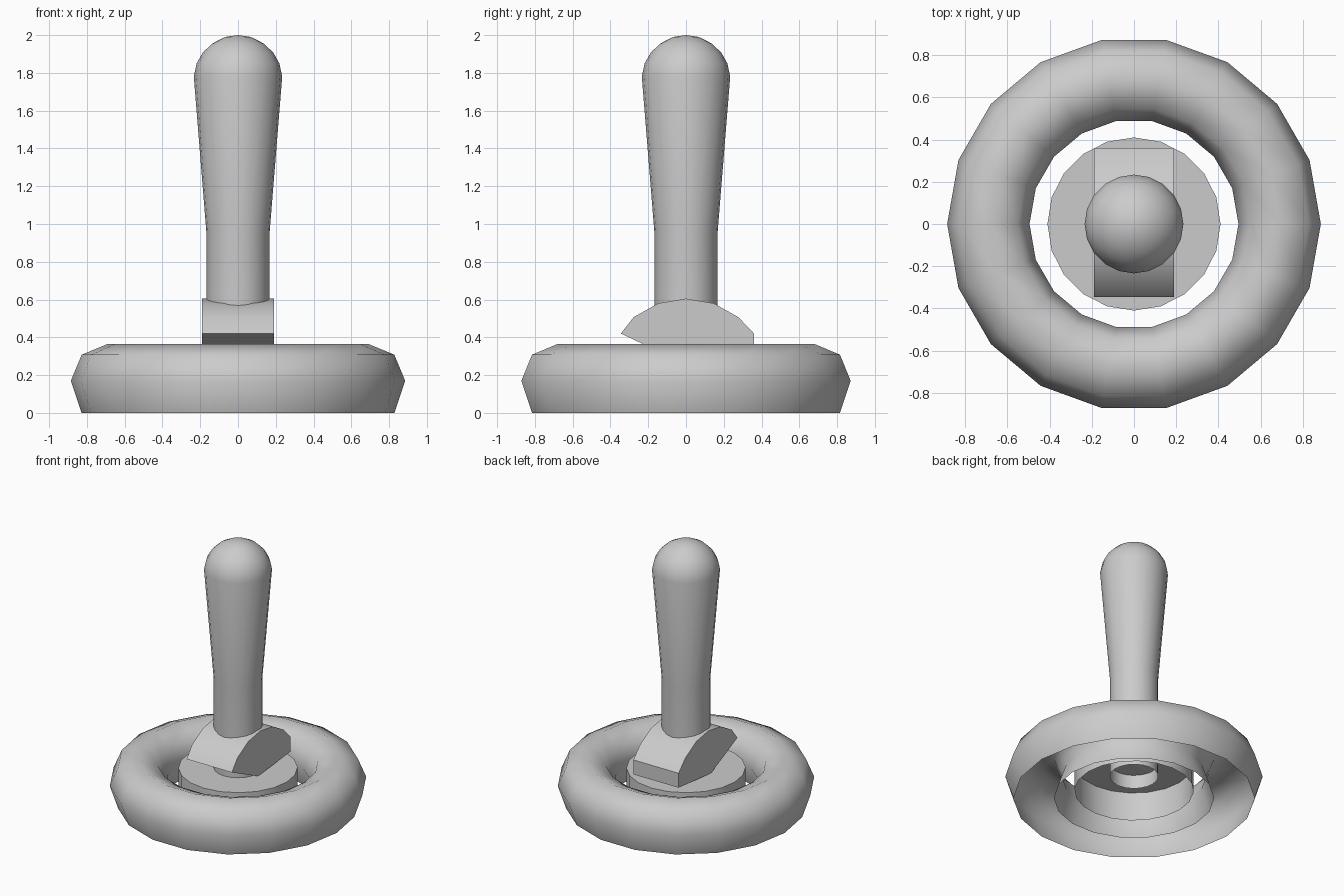
import bpy, bmesh, math

if "Cube" in bpy.data.objects:
    bpy.data.objects.remove(bpy.data.objects["Cube"])


def finish(name, bm, angle=40):
    bmesh.ops.recalc_face_normals(bm, faces=bm.faces[:])
    mesh = bpy.data.meshes.new(name)
    bm.to_mesh(mesh)
    bm.free()
    ob = bpy.data.objects.new(name, mesh)
    bpy.context.collection.objects.link(ob)
    bpy.ops.object.select_all(action='DESELECT')
    ob.select_set(True)
    bpy.context.view_layer.objects.active = ob
    bpy.ops.object.shade_smooth_by_angle(angle=math.radians(angle))
    return ob


def lathe(name, profile, sides, angle=40):
    """Spin an open (radius, z) profile around the z axis."""
    bm = bmesh.new()
    verts = [bm.verts.new((r, 0, z)) for r, z in profile]
    edges = [bm.edges.new(p) for p in zip(verts, verts[1:])]
    bmesh.ops.spin(bm, geom=verts + edges, cent=(0, 0, 0), axis=(0, 0, 1),
                   angle=math.tau, steps=sides, use_duplicate=False)
    bmesh.ops.remove_doubles(bm, verts=bm.verts[:], dist=1e-4)
    return finish(name, bm, angle)


# Hollow ring base, open underneath
R, r, zc = 0.69, 0.195, 0.17
ring = [(R + 0.138, 0)]
ring += [(R + r * math.cos(math.radians(a)), zc + r * math.sin(math.radians(a)))
         for a in range(0, 181, 45)]
ring += [(R - 0.138, 0)]
lathe("ring_base", ring, 18, 60)

# Inner cap, an open-bottomed cup
lathe("inner_cap", [(0.41, 0.057), (0.41, 0.275), (0, 0.275)], 20)

# Handle: straight stem, flared grip, rounded end, open at the bottom
lathe("handle", [(0.167, 0.171), (0.167, 0.95), (0.234, 1.78), (0.219, 1.85),
                 (0.187, 1.907), (0.137, 1.955), (0.07, 1.99), (0, 2.0)], 20)

# Rocker block: rounded (y, z) profile extruded along x
profile = [(-0.345, 0.42), (-0.277, 0.507), (-0.147, 0.58), (0, 0.605),
           (0.147, 0.58), (0.277, 0.507), (0.36, 0.42), (0.36, 0.31),
           (-0.03, 0.272)]
bm = bmesh.new()
face = bm.faces.new([bm.verts.new((-0.19, y, z)) for y, z in profile])
out = bmesh.ops.extrude_face_region(bm, geom=[face], use_keep_orig=True)
moved = [g for g in out["geom"] if isinstance(g, bmesh.types.BMVert)]
bmesh.ops.translate(bm, verts=moved, vec=(0.38, 0, 0))
finish("rocker_block", bm, 30)
